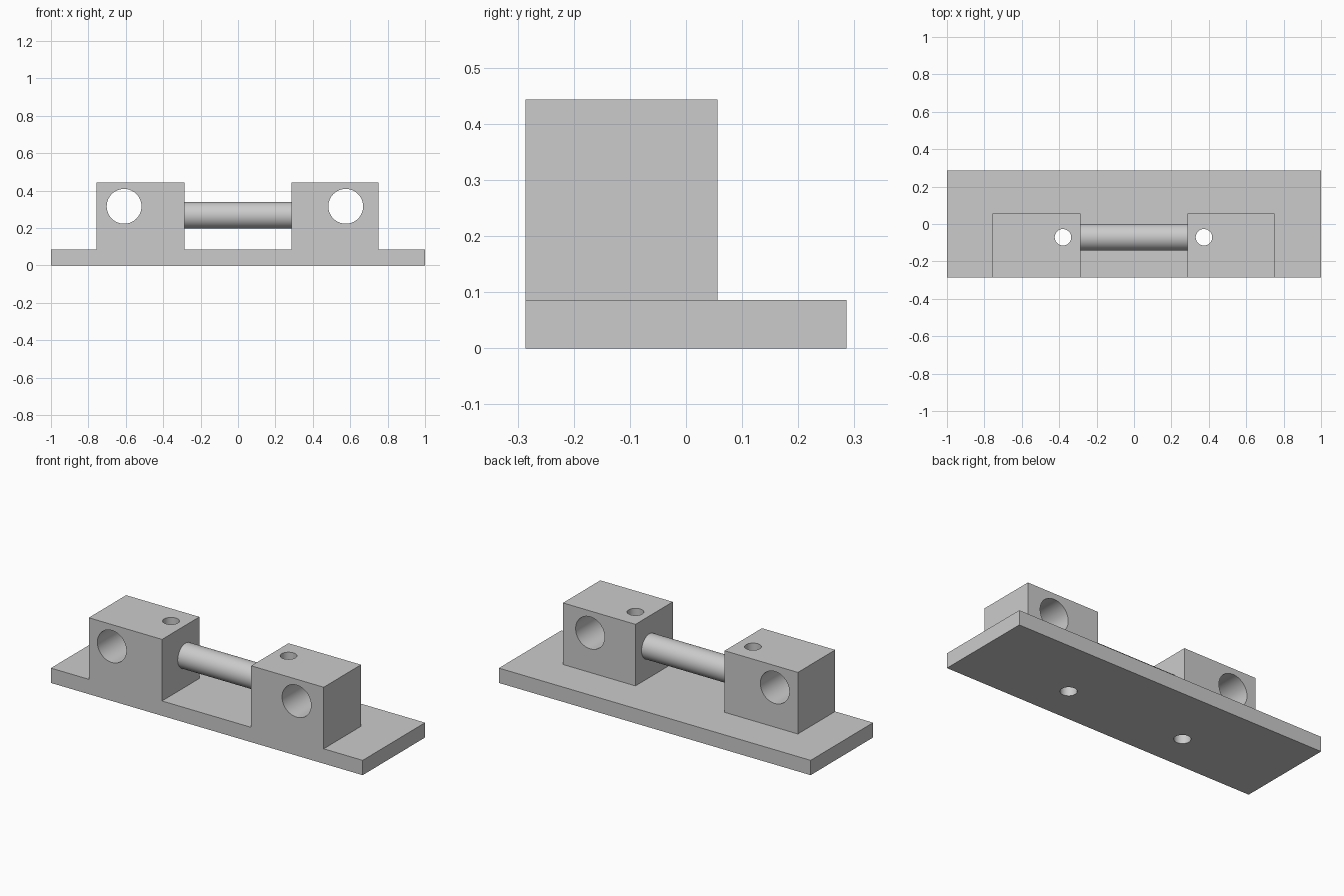
import bpy
import math

cube = bpy.data.objects.get("Cube")
if cube:
    bpy.data.objects.remove(cube, do_unlink=True)

# Single plain grey
GREY = (0.6, 0.6, 0.6, 1.0)
grey = bpy.data.materials.new("plain grey")
grey.diffuse_color = GREY
grey.use_nodes = True
grey.node_tree.nodes["Principled BSDF"].inputs["Base Color"].default_value = GREY

FRONT, BACK = -0.286, 0.286
BASE_TOP, BLOCK_TOP, BLOCK_BACK = 0.086, 0.443, 0.056
ROD_Y, ROD_Z = -0.071, 0.268


def box(name, low, high):
    centre = [(a + b) / 2 for a, b in zip(low, high)]
    bpy.ops.mesh.primitive_cube_add(size=1, location=centre)
    ob = bpy.context.object
    ob.name = name
    ob.scale = [b - a for a, b in zip(low, high)]
    bpy.ops.object.transform_apply(location=True, rotation=False, scale=True)
    ob.data.materials.append(grey)
    return ob


def cylinder(name, radius, length, centre, turn=(0, 0, 0)):
    bpy.ops.mesh.primitive_cylinder_add(vertices=64, radius=radius, depth=length,
                                        location=centre, rotation=turn)
    ob = bpy.context.object
    ob.name = name
    ob.data.materials.append(grey)
    return ob


def combine(target, other, operation):
    mod = target.modifiers.new(operation.lower(), 'BOOLEAN')
    mod.operation, mod.solver, mod.object = operation, 'EXACT', other
    bpy.context.view_layer.objects.active = target
    bpy.ops.object.modifier_apply(modifier=mod.name)
    bpy.data.objects.remove(other, do_unlink=True)


def smooth(ob):
    bpy.ops.object.select_all(action='DESELECT')
    ob.select_set(True)
    bpy.context.view_layer.objects.active = ob
    bpy.ops.object.shade_smooth_by_angle(angle=math.radians(30))


# Base plate with two upright blocks flush with its front edge
body = box("base_with_blocks", (-1, FRONT, 0), (1, BACK, BASE_TOP))
for x0, x1 in ((-0.757, -0.287), (0.285, 0.75)):
    combine(body, box("block", (x0, FRONT, 0), (x1, BLOCK_BACK, BLOCK_TOP)), 'UNION')

# Large bores from front to back, small bores from top to bottom
for x in (-0.609, 0.576):
    combine(body, cylinder("large_bore", 0.093, 1, (x, 0, 0.316),
                           (math.pi / 2, 0, 0)), 'DIFFERENCE')
for x in (-0.38, 0.374):
    combine(body, cylinder("small_bore", 0.044, 2, (x, ROD_Y, 0)), 'DIFFERENCE')
smooth(body)

# Rod joining the blocks
rod = cylinder("rod", 0.0715, 0.59, (-0.001, ROD_Y, ROD_Z), (0, math.pi / 2, 0))
smooth(rod)
